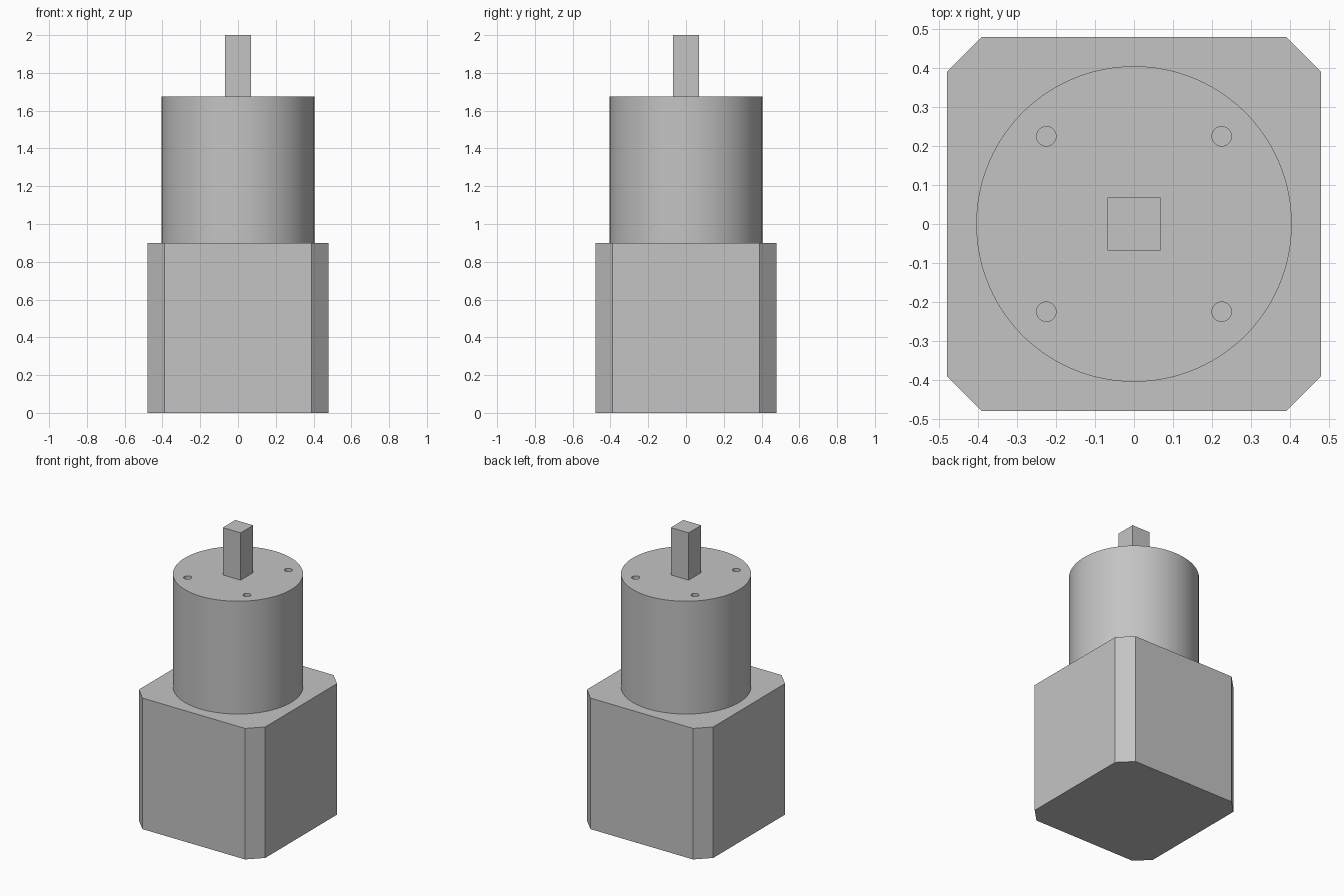
import bpy, bmesh, math

if "Cube" in bpy.data.objects:
    bpy.data.objects.remove(bpy.data.objects["Cube"], do_unlink=True)

BODY_TOP, GEAR_TOP, SHAFT_TOP = 0.9, 1.675, 2.0
HALF, CHAMFER = 0.48, 0.09
HOLE_POS, HOLE_RADIUS, HOLE_DEPTH = 0.225, 0.025, 0.16

# One plain grey metal
metal = bpy.data.materials.new("grey metal")
metal.use_nodes = True
colour = (0.55, 0.55, 0.55, 1)
metal.diffuse_color = colour
metal.node_tree.nodes["Principled BSDF"].inputs["Base Color"].default_value = colour


def prism(name, outline, bottom, top):
    """Extrude a flat outline from bottom to top."""
    bm = bmesh.new()
    base = bm.faces.new([bm.verts.new((x, y, bottom)) for x, y in outline])
    result = bmesh.ops.extrude_face_region(bm, geom=[base], use_keep_orig=True)
    for v in result["geom"]:
        if isinstance(v, bmesh.types.BMVert):
            v.co.z = top
    bmesh.ops.recalc_face_normals(bm, faces=bm.faces)
    mesh = bpy.data.meshes.new(name)
    bm.to_mesh(mesh)
    bm.free()
    mesh.materials.append(metal)
    obj = bpy.data.objects.new(name, mesh)
    bpy.context.collection.objects.link(obj)
    return obj


def circle(radius, sides, cx=0, cy=0):
    steps = [math.tau * i / sides for i in range(sides)]
    return [(cx + radius * math.cos(a), cy + radius * math.sin(a)) for a in steps]


def square(h):
    return [(-h, -h), (h, -h), (h, h), (-h, h)]


# Square motor body with chamfered upright corners
inner = HALF - CHAMFER
corners = []
for sx, sy in square(1):
    pair = [(sx * HALF, sy * inner), (sx * inner, sy * HALF)]
    corners += pair if sx * sy > 0 else pair[::-1]
prism("motor_body", corners, 0, BODY_TOP)

# Round gearbox with four mounting holes in its top face
gearbox = prism("gearbox", circle(0.405, 96), BODY_TOP, GEAR_TOP)
for x, y in square(HOLE_POS):
    cutter = prism("hole_cutter", circle(HOLE_RADIUS, 32, x, y),
                   GEAR_TOP - HOLE_DEPTH, GEAR_TOP + 0.1)
    cutter.hide_render = True
    cut = gearbox.modifiers.new("mounting_hole", 'BOOLEAN')
    cut.operation, cut.solver, cut.object = 'DIFFERENCE', 'EXACT', cutter
    bpy.context.view_layer.objects.active = gearbox
    bpy.ops.object.modifier_apply(modifier=cut.name)
    bpy.data.objects.remove(cutter, do_unlink=True)

bpy.ops.object.select_all(action='DESELECT')
gearbox.select_set(True)
bpy.context.view_layer.objects.active = gearbox
bpy.ops.object.shade_smooth_by_angle(angle=math.radians(30))

# Square output shaft
prism("output_shaft", square(0.068), GEAR_TOP, SHAFT_TOP)
